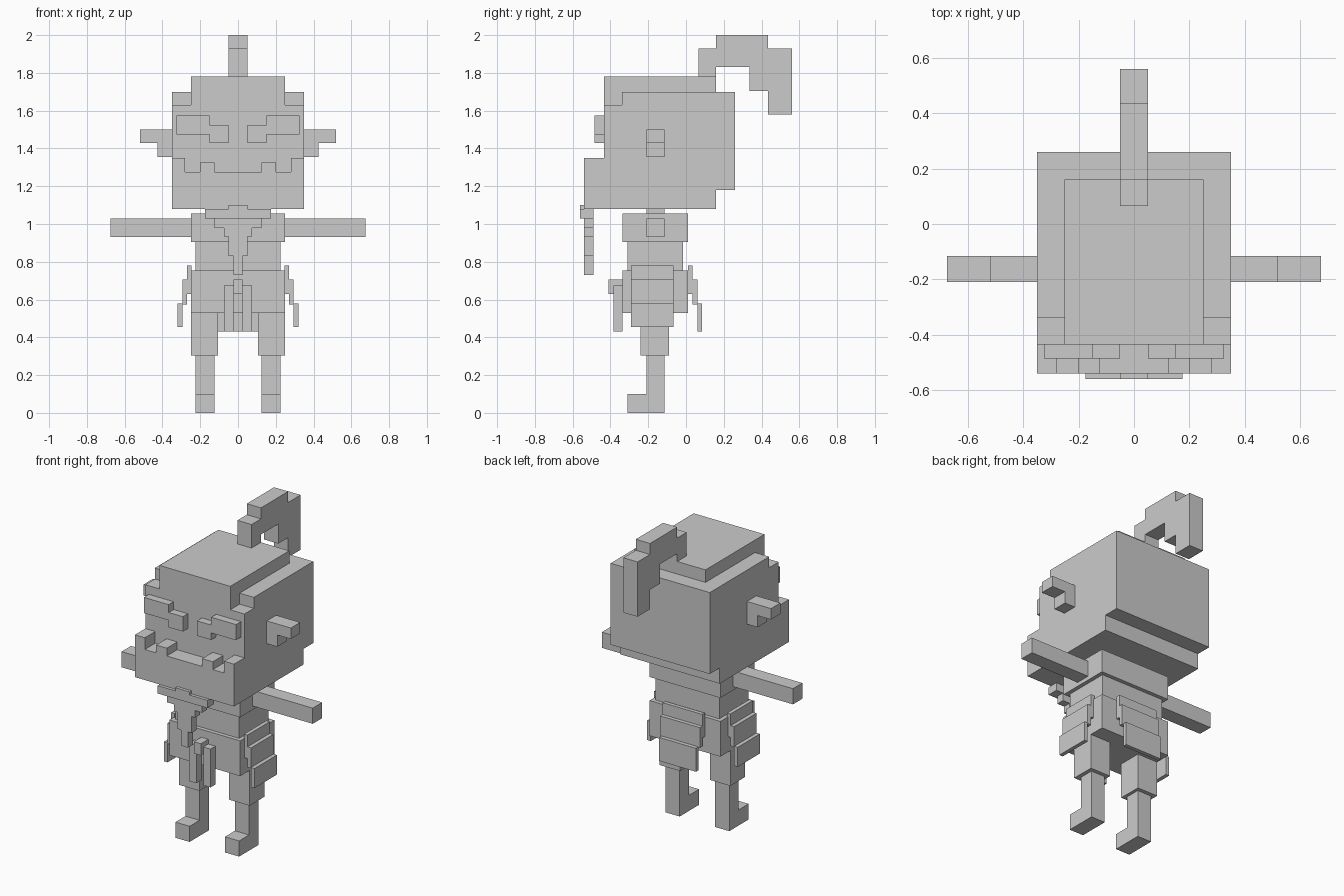
import bpy
import bmesh

if "Cube" in bpy.data.objects:
    bpy.data.objects.remove(bpy.data.objects["Cube"], do_unlink=True)

GREY = (0.6, 0.6, 0.6, 1.0)
mat = bpy.data.materials.new("plain_grey")
mat.use_nodes = True
mat.diffuse_color = GREY
mat.node_tree.nodes["Principled BSDF"].inputs["Base Color"].default_value = GREY


def extrude(name, axis, profile, lo, hi):
    """Extrude a flat profile: axis 'x' takes (y, z) points, axis 'y' takes (x, z)."""
    bm = bmesh.new()

    def place(p, depth):
        return (depth, p[0], p[1]) if axis == "x" else (p[0], depth, p[1])

    face = bm.faces.new([bm.verts.new(place(p, lo)) for p in profile])
    moved = bmesh.ops.extrude_face_region(bm, geom=[face])["geom"]
    shift = (hi - lo, 0, 0) if axis == "x" else (0, hi - lo, 0)
    verts = [g for g in moved if isinstance(g, bmesh.types.BMVert)]
    bmesh.ops.translate(bm, verts=verts, vec=shift)
    bmesh.ops.recalc_face_normals(bm, faces=bm.faces)
    mesh = bpy.data.meshes.new(name)
    bm.to_mesh(mesh)
    bm.free()
    mesh.materials.append(mat)
    obj = bpy.data.objects.new(name, mesh)
    bpy.context.collection.objects.link(obj)
    return obj


def box(name, x, y, z):
    corners = [(y[0], z[0]), (y[1], z[0]), (y[1], z[1]), (y[0], z[1])]
    return extrude(name, "x", corners, *x)


def sym_box(name, half, y, z):
    return box(name, (-half, half), y, z)


def pair(name, make):
    """Build a part on both sides; make(name, sign) creates one side."""
    for side, sign in (("left", 1), ("right", -1)):
        make(side + "_" + name, sign)


def pair_box(name, x, y, z):
    pair(name, lambda n, s: box(n, sorted((s * x[0], s * x[1])), y, z))


def pair_profile(name, points, lo, hi):
    pair(name, lambda n, s: extrude(n, "y", [(s * a, b) for a, b in points], lo, hi))


def mirrored(half):
    """Complete a right-half (x, z) outline, listed from top to bottom."""
    return half + [(-a, b) for a, b in reversed(half)]


# Head and crown
extrude("head", "x", [(-.435, 1.08), (.16, 1.08), (.16, 1.18), (.26, 1.18),
                      (.26, 1.7), (-.34, 1.7), (-.34, 1.63), (-.435, 1.63)], -.35, .35)
sym_box("crown", .25, (-.435, .16), (1.63, 1.78))

# Jaw with raised corners and two teeth
extrude("jaw", "y", mirrored([(.125, 1.275), (.125, 1.325), (.2, 1.325), (.2, 1.275),
                              (.28, 1.275), (.28, 1.35), (.35, 1.35), (.35, 1.08)]),
        -.54, -.435)

# Slanted stepped eyes and hooked ears
pair_profile("eye", [(.05, 1.43), (.15, 1.43), (.15, 1.475), (.325, 1.475),
                     (.325, 1.575), (.15, 1.575), (.15, 1.525), (.05, 1.525)], -.485, -.435)
pair_profile("ear", [(.35, 1.355), (.425, 1.355), (.425, 1.43), (.52, 1.43),
                     (.52, 1.5), (.35, 1.5)], -.21, -.115)

# Curling hair tuft
extrude("hair_tuft", "x", [(.065, 1.78), (.16, 1.78), (.16, 1.83), (.335, 1.83),
                           (.335, 1.705), (.435, 1.705), (.435, 1.58), (.56, 1.58),
                           (.56, 1.93), (.435, 1.93), (.435, 2), (.16, 2),
                           (.16, 1.93), (.065, 1.93)], -.05, .05)

# Chin band and stepped beard
sym_box("chin_band", .175, (-.56, -.49), (1.03, 1.08))
sym_box("chin_knob", .05, (-.56, -.54), (1.08, 1.1))
extrude("beard", "y", mirrored([(.125, 1.03), (.125, .98), (.075, .98), (.075, .935),
                                (.05, .935), (.05, .83), (.025, .83), (.025, .73)]),
        -.54, -.49)

# Torso
sym_box("neck", .1, (-.21, -.115), (1.055, 1.08))
sym_box("chest", .25, (-.335, .01), (.905, 1.055))
sym_box("waist", .225, (-.31, -.015), (.755, .905))
sym_box("hips", .25, (-.335, .01), (.53, .755))

# Arms and legs
pair_box("arm", (.25, .675), (-.21, -.115), (.93, 1.03))
pair_box("thigh", (.105, .25), (-.24, -.09), (.305, .53))
pair_box("shin", (.125, .225), (-.21, -.115), (0, .305))
pair_box("foot", (.125, .225), (-.31, -.21), (0, .1))

# Overlapping skirt plates on the sides and the back
PLATES = ((.63, .78, .14), (.575, .705, .14), (.455, .58, .13))
for i, (low, high, half) in enumerate(PLATES):
    out = i * .025
    pair_box("skirt_plate_%d" % (i + 1), (.245 + out, .27 + out), (-.29, -.065), (low, high))
    base = .43 if i == 2 else low
    sym_box("back_plate_%d" % (i + 1), half, (.01 + out, .035 + out), (base, high))

# Front loincloth strips and buckle
pair_box("loincloth_strip", (.025, .075), (-.385, -.335), (.43, .675))
sym_box("buckle", .025, (-.41, -.335), (.63, .705))
